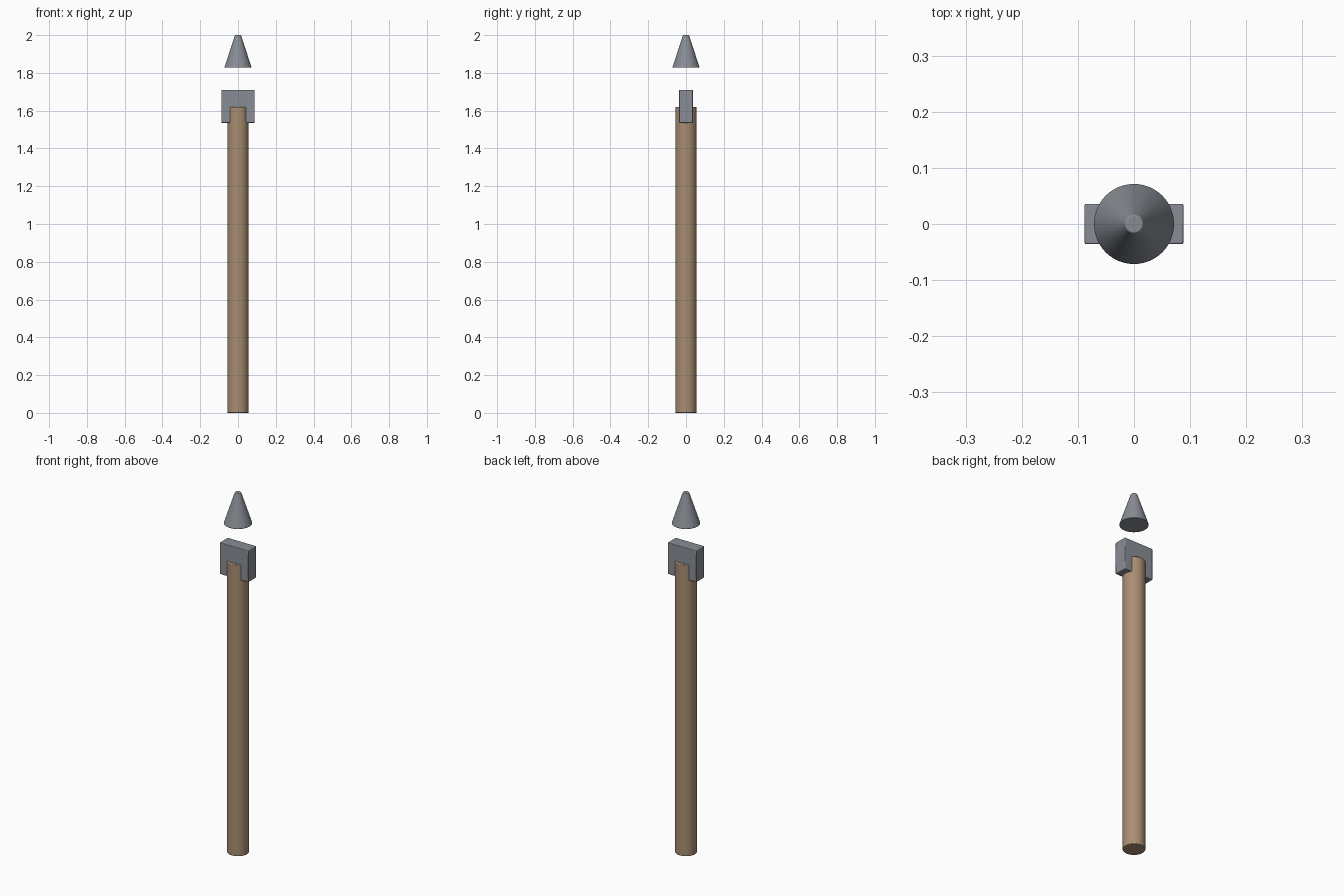
import bpy
import math

cube = bpy.data.objects.get("Cube")
if cube:
    bpy.data.objects.remove(cube, do_unlink=True)


def material(name, color):
    mat = bpy.data.materials.new(name)
    mat.use_nodes = True
    mat.diffuse_color = color
    mat.node_tree.nodes["Principled BSDF"].inputs["Base Color"].default_value = color
    return mat


def finish(name, mat, bevel):
    """Name the active object, soften its edges and shade it smooth."""
    obj = bpy.context.object
    obj.name = obj.data.name = name
    obj.data.materials.append(mat)
    bpy.ops.object.transform_apply(location=False, rotation=False, scale=True)
    mod = obj.modifiers.new("soft_edges", "BEVEL")
    mod.width = bevel
    mod.segments = 2
    mod.limit_method = "ANGLE"
    mod.angle_limit = math.radians(40)
    bpy.ops.object.shade_smooth_by_angle(angle=math.radians(35))
    return obj


wood = material("wood", (0.40, 0.27, 0.17, 1))
steel = material("steel", (0.25, 0.27, 0.30, 1))

# Round wooden shaft
shaft_top = 1.62
bpy.ops.mesh.primitive_cylinder_add(vertices=48, radius=0.056, depth=shaft_top,
                                    location=(0, 0, shaft_top / 2))
finish("shaft", wood, 0.003)

# Flat metal block straddling the top of the shaft
bpy.ops.mesh.primitive_cube_add(size=1, location=(0, 0, 1.623))
bpy.context.object.scale = (0.176, 0.072, 0.175)
finish("head_block", steel, 0.003)

# Blunt tip floating above the block
base, top = 1.828, 2.0
bpy.ops.mesh.primitive_cone_add(vertices=48, radius1=0.072, radius2=0.016,
                                depth=top - base, location=(0, 0, (base + top) / 2))
finish("tip", steel, 0.002)
